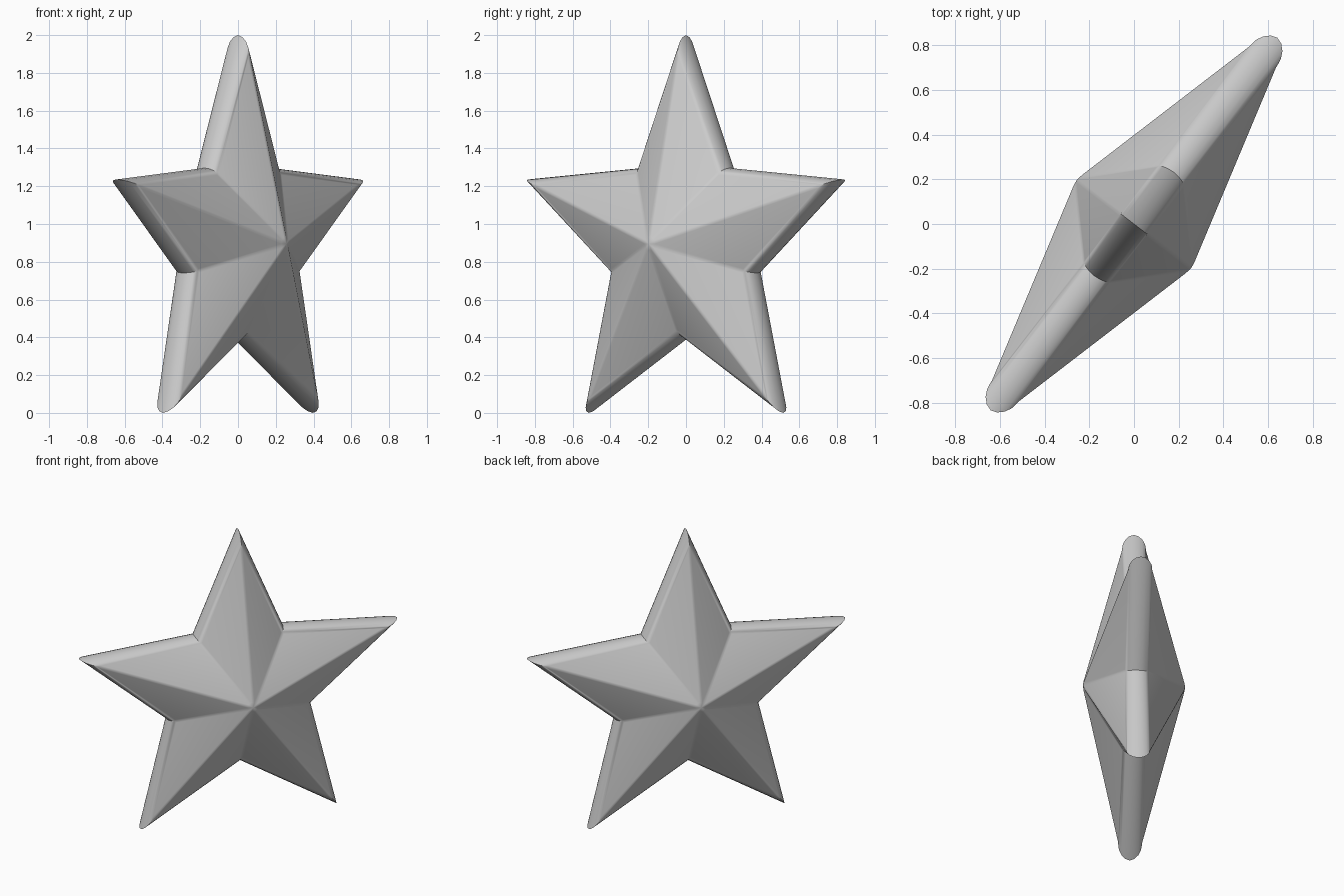
import bpy, bmesh
from math import sin, cos, pi, radians
from mathutils import Vector

if "Cube" in bpy.data.objects:
    bpy.data.objects.remove(bpy.data.objects["Cube"])

R, r, CZ = 1.1056, 0.497, 0.8944      # tip radius, notch radius, centre height
APEX = 0.33                           # half depth at the centre
turn = radians(52.4)
across = Vector((cos(turn), sin(turn), 0))    # direction across the star
normal = Vector((sin(turn), -cos(turn), 0))   # direction out of its face
# Rounded rim: (scale of star outline, offset from the mid plane)
half = [(0.91, 0.076), (0.94, 0.069), (0.968, 0.054), (0.99, 0.03)]
profile = half + [(1.0, 0.0)] + [(s, -t) for s, t in reversed(half)]

bm = bmesh.new()


def vert(u, w, t):
    return bm.verts.new(across * u + normal * t + Vector((0, 0, CZ + w)))


# Rim rings of the five-pointed outline
rings = []
for s, t in profile:
    ring = []
    for i in range(10):
        rad = s * (r if i % 2 else R)
        ring.append(vert(rad * sin(i * pi / 5), rad * cos(i * pi / 5), t))
    rings.append(ring)
for a, b in zip(rings, rings[1:]):
    for i in range(10):
        j = (i + 1) % 10
        bm.faces.new((a[i], a[j], b[j], b[i]))

# Faceted front and back rising to central points
ridges = []
for ring, t in ((rings[0], APEX), (rings[-1], -APEX)):
    top = vert(0, 0, t)
    for i in range(10):
        bm.faces.new((top, ring[i], ring[(i + 1) % 10]))
    ridges += list(top.link_edges)

# Slightly softened ridges and valleys
bmesh.ops.recalc_face_normals(bm, faces=bm.faces)
bmesh.ops.bevel(bm, geom=ridges, offset=0.012, segments=2, profile=0.5,
                affect='EDGES', clamp_overlap=True)
bmesh.ops.recalc_face_normals(bm, faces=bm.faces)

mesh = bpy.data.meshes.new("star")
bm.to_mesh(mesh)
bm.free()
star = bpy.data.objects.new("star", mesh)
bpy.context.collection.objects.link(star)
bpy.context.view_layer.objects.active = star
star.select_set(True)
bpy.ops.object.shade_smooth_by_angle(angle=radians(40))
